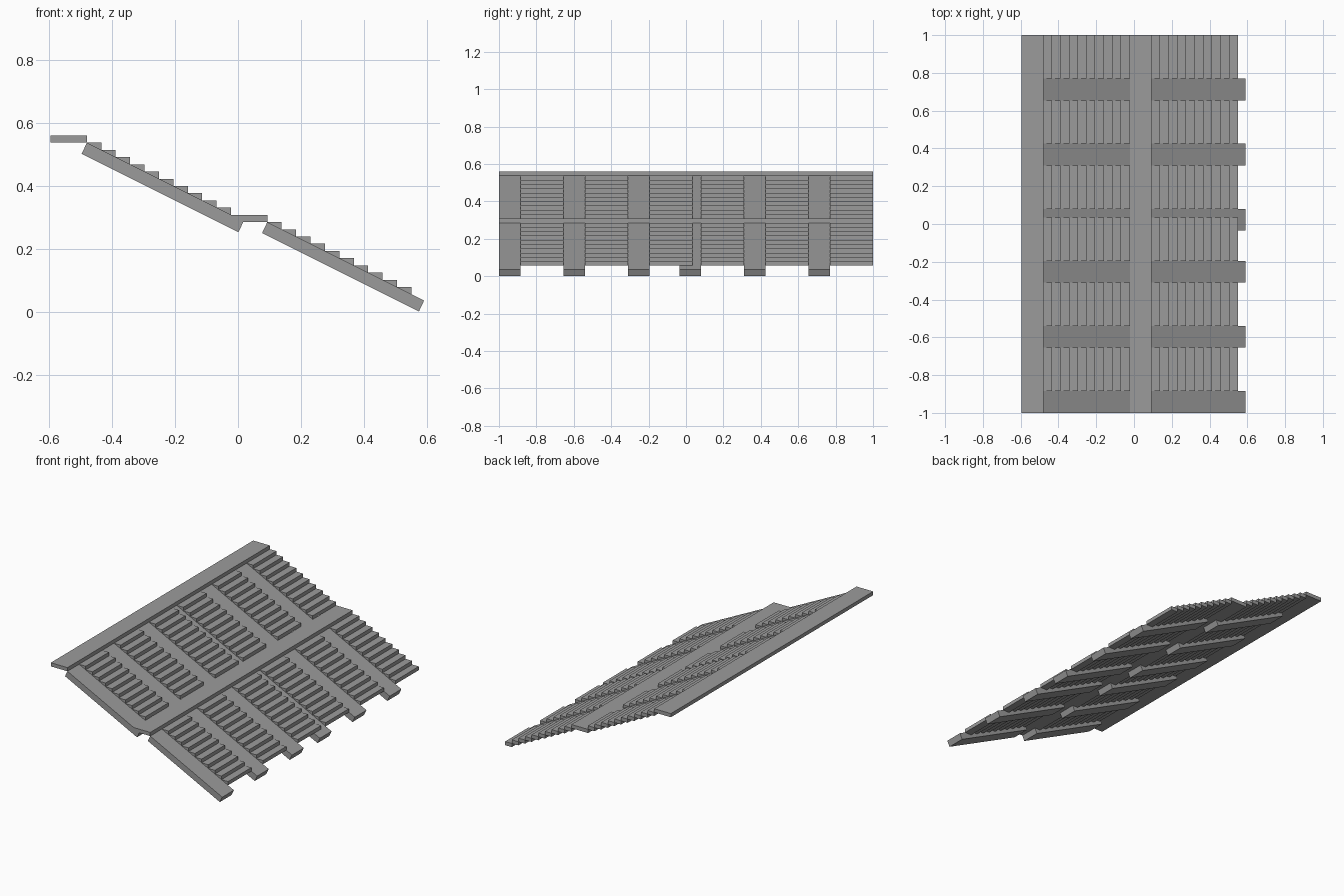
import bpy, bmesh

cube = bpy.data.objects.get("Cube")
if cube:
    bpy.data.objects.remove(cube, do_unlink=True)

# One plain grey for everything
grey = bpy.data.materials.new("concrete grey")
grey.use_nodes = True
colour = (0.33, 0.33, 0.33, 1)
grey.diffuse_color = colour
grey.node_tree.nodes["Principled BSDF"].inputs["Base Color"].default_value = colour

RUN, RISE, STEPS = 0.0458, 0.0229, 10
LANDING = 0.115
BEAM_W, TREAD_W = 0.115, 0.23
# Front edge of each beam; a row of treads follows behind it
BAYS = [-1, -0.655, -0.31, -0.035, 0.31, 0.655]


def extrude_profile(name, points, y0, y1):
    """Extrude an x-z outline along y."""
    bm = bmesh.new()
    face = bm.faces.new([bm.verts.new((x, y0, z)) for x, z in points])
    out = bmesh.ops.extrude_face_region(bm, geom=[face])
    verts = [v for v in out["geom"] if isinstance(v, bmesh.types.BMVert)]
    bmesh.ops.translate(bm, verts=verts, vec=(0, y1 - y0, 0))
    bmesh.ops.recalc_face_normals(bm, faces=bm.faces)
    mesh = bpy.data.meshes.new(name)
    bm.to_mesh(mesh)
    bm.free()
    mesh.materials.append(grey)
    obj = bpy.data.objects.new(name, mesh)
    bpy.context.collection.objects.link(obj)
    return obj


def slab(name, x, top, depth, y0, y1):
    low = top - RISE
    return extrude_profile(name, [(x, top), (x + depth, top), (x + depth, low), (x, low)], y0, y1)


def flight(name, x, top):
    """Landing followed by sloping beams with treads between them."""
    slab(name + "_landing", x, top, LANDING, -1, 1)
    x0, z0 = x + LANDING, top - RISE
    length, drop = 0.498, 0.249
    dx, dz = -0.0165, -0.035
    beam = [(x0, z0), (x0 + length, z0 - drop),
            (x0 + length + dx, z0 - drop + dz), (x0 + dx, z0 + dz)]
    for bay, y in enumerate(BAYS, 1):
        extrude_profile(f"{name}_beam_{bay}", beam, y, y + BEAM_W)
        for i in range(STEPS):
            slab(f"{name}_tread_{bay}_{i + 1}", x0 + i * RUN, z0 - i * RISE, RUN,
                 y + BEAM_W, y + BEAM_W + TREAD_W)


flight("upper", -0.595, 0.56)
flight("lower", -0.022, 0.308)
